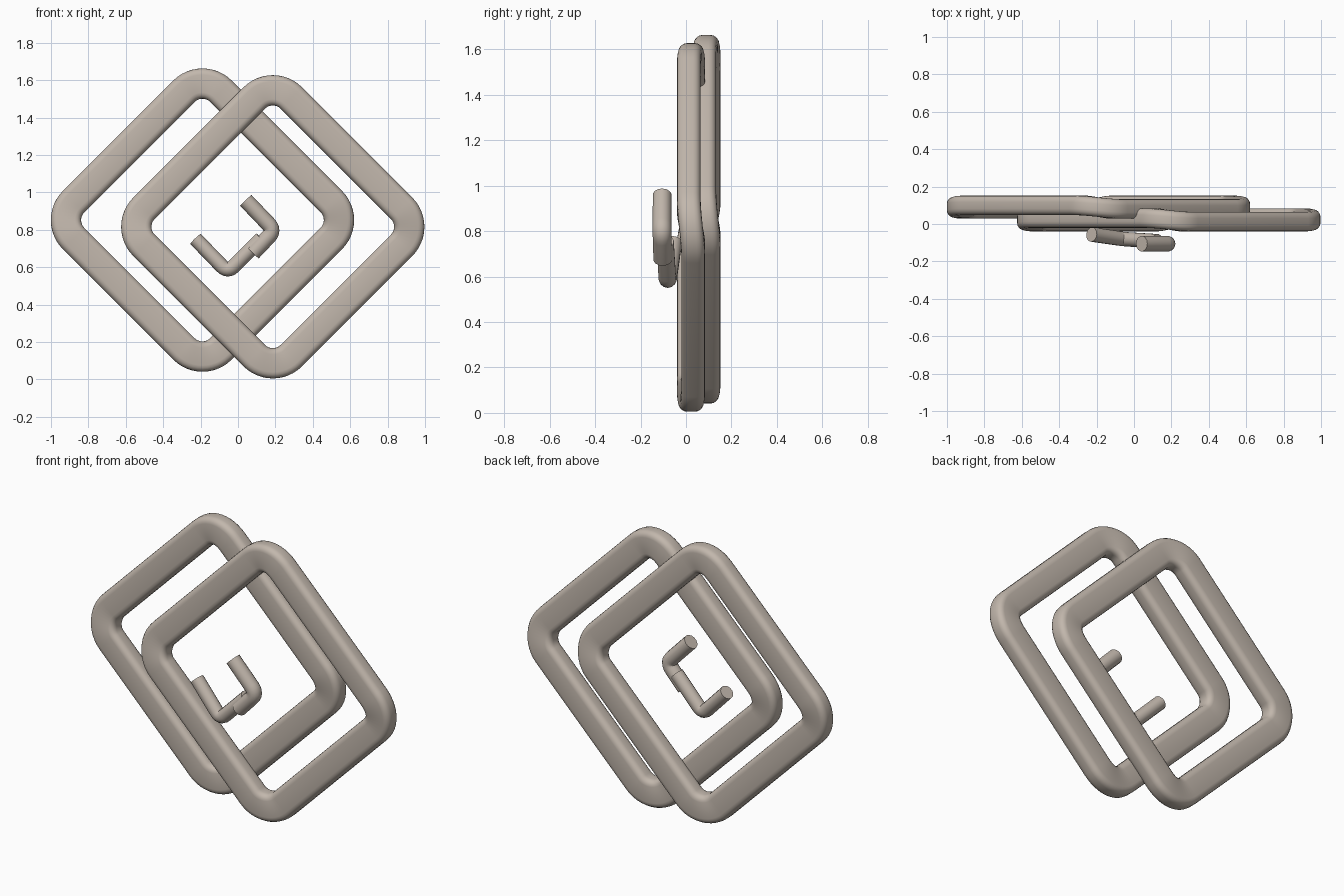
import bpy, bmesh, math
from mathutils import Vector

cube = bpy.data.objects.get("Cube")
if cube:
    bpy.data.objects.remove(cube, do_unlink=True)

# Single warm stone colour
STONE = (0.54, 0.475, 0.415, 1)
mat = bpy.data.materials.new("warm stone")
mat.use_nodes = True
mat.diffuse_color = STONE
mat.node_tree.nodes["Principled BSDF"].inputs["Base Color"].default_value = STONE


def loft(name, sections, closed, angle):
    """Skin a list of equal-length loops; cap the ends when open."""
    bm = bmesh.new()
    loops = [[bm.verts.new(p) for p in s] for s in sections]
    n = len(loops[0])
    pairs = list(zip(loops, loops[1:]))
    if closed:
        pairs.append((loops[-1], loops[0]))
    else:
        bm.faces.new(loops[0])
        bm.faces.new(loops[-1])
    for a, b in pairs:
        for i in range(n):
            j = (i + 1) % n
            bm.faces.new((a[i], a[j], b[j], b[i]))
    bmesh.ops.recalc_face_normals(bm, faces=bm.faces)
    mesh = bpy.data.meshes.new(name)
    bm.to_mesh(mesh)
    bm.free()
    mesh.materials.append(mat)
    obj = bpy.data.objects.new(name, mesh)
    bpy.context.collection.objects.link(obj)
    bpy.ops.object.select_all(action='DESELECT')
    obj.select_set(True)
    bpy.context.view_layer.objects.active = obj
    bpy.ops.object.shade_smooth_by_angle(angle=math.radians(angle))
    return obj


def rounded_rect(w, h, r, steps=4):
    """Rounded rectangle outline as (across, depth) pairs."""
    pts = []
    for k, (sx, sy) in enumerate(((1, 1), (-1, 1), (-1, -1), (1, -1))):
        for i in range(steps + 1):
            t = math.pi / 2 * (k + i / steps)
            pts.append((sx * (w / 2 - r) + r * math.cos(t),
                        sy * (h / 2 - r) + r * math.sin(t)))
    return pts


# Diamond rings: neighbouring sides step forward and back through the corners
APOTHEM, BEND, SHIFT, STEPS = 0.557, 0.14, 0.0095, 12
PROFILE = rounded_rect(0.162, 0.104, 0.034)


def diamond_ring(name, cx, cy, cz):
    sections = []
    reach = (APOTHEM - BEND) * math.sqrt(2)
    for k in range(4):
        mid = k * math.pi / 2
        sign = 1 if k % 2 == 0 else -1
        for i in range(STEPS + 1):
            f = i / STEPS
            t = mid + (f - 0.5) * math.pi / 2
            y = cy + sign * SHIFT * math.cos(f * math.pi)
            sections.append([
                (cx + reach * math.cos(mid) + (BEND + u) * math.cos(t),
                 y + v,
                 cz + reach * math.sin(mid) + (BEND + u) * math.sin(t))
                for u, v in PROFILE])
    return loft(name, sections, True, 40)


diamond_ring("front_ring", 0.186, 0.022, 0.816)
diamond_ring("back_ring", -0.19, 0.09, 0.852)


# Bent rods: an L-shaped centre line with a tight bend
def bent_rod(name, start, corner, end, radius, bend=0.045, sides=14):
    a, c, b = Vector(start), Vector(corner), Vector(end)
    p = c + (a - c).normalized() * bend
    q = c + (b - c).normalized() * bend
    path, tangents = [a], [c - a]
    for i in range(7):
        f = i / 6
        path.append(p * (1 - f) ** 2 + c * 2 * f * (1 - f) + q * f * f)
        tangents.append((c - p) * (1 - f) + (q - c) * f)
    path.append(b)
    tangents.append(b - c)
    sections = []
    for pos, tan in zip(path, tangents):
        side = tan.cross(Vector((0, 1, 0))).normalized()
        up = side.cross(tan).normalized()
        sections.append([pos + radius * (side * math.cos(t) + up * math.sin(t))
                         for t in (math.tau * i / sides for i in range(sides))])
    return loft(name, sections, False, 40)


bent_rod("lower_rod", (-0.227, -0.056, 0.751), (-0.055, -0.081, 0.573),
         (0.125, -0.092, 0.753), 0.039)
bent_rod("upper_rod", (0.041, -0.105, 0.958), (0.195, -0.106, 0.797),
         (0.08, -0.102, 0.676), 0.042)
